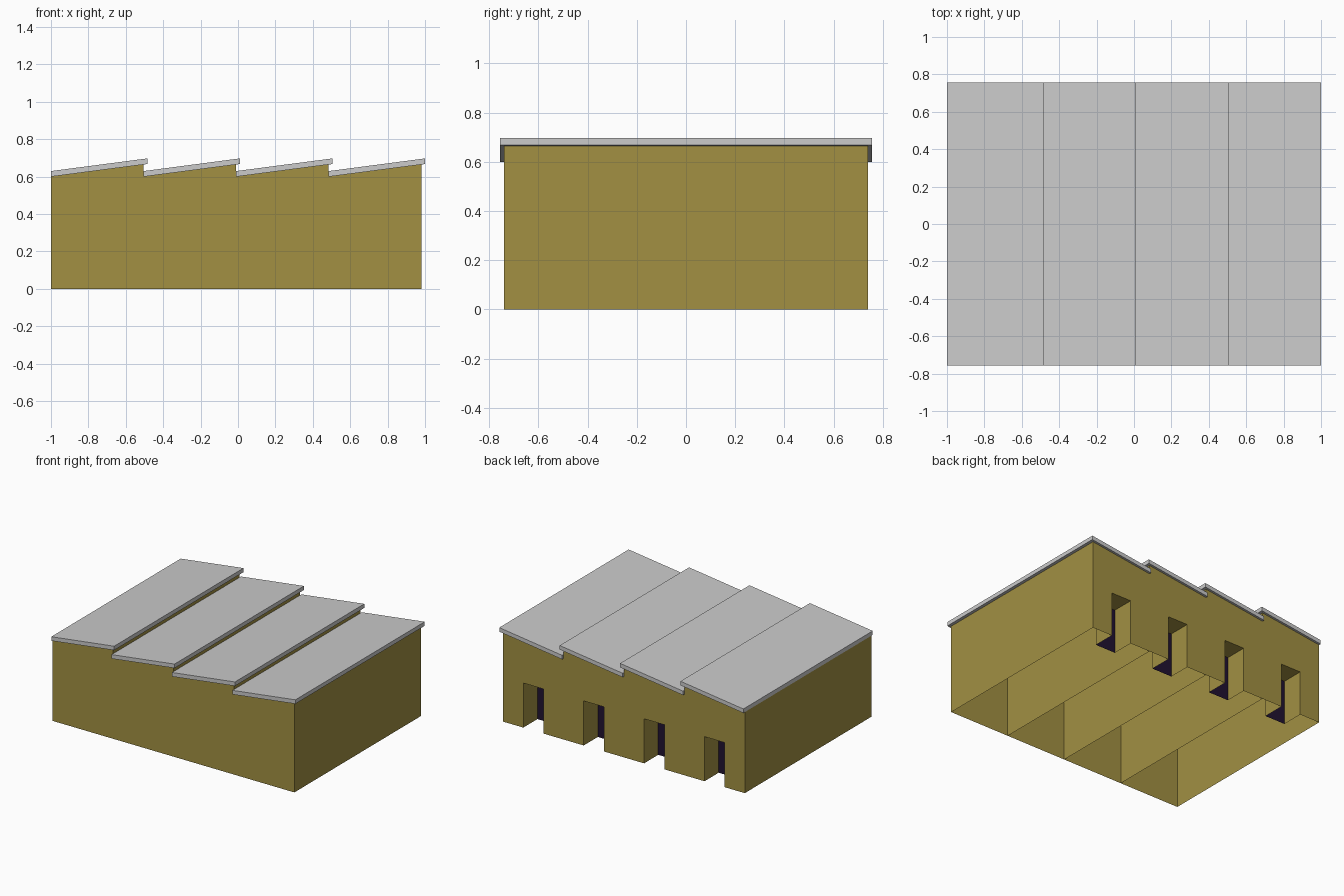
import bpy, bmesh

if "Cube" in bpy.data.objects:
    bpy.data.objects.remove(bpy.data.objects["Cube"])

UNITS, PITCH, DEPTH = 4, 0.495, 0.74
LOW, HIGH = 0.60, 0.665
DOOR_H, DOOR_D = 0.33, 0.165


def material(name, color):
    m = bpy.data.materials.new(name)
    m.diffuse_color = (*color, 1)
    m.use_nodes = True
    m.node_tree.nodes["Principled BSDF"].inputs["Base Color"].default_value = m.diffuse_color
    return m


def make(name, faces, mat=None):
    """Object from polygons; shared corners are welded."""
    bm = bmesh.new()
    for f in faces:
        bm.faces.new([bm.verts.new(p) for p in f])
    bmesh.ops.remove_doubles(bm, verts=bm.verts, dist=1e-5)
    me = bpy.data.meshes.new(name)
    bm.to_mesh(me)
    bm.free()
    ob = bpy.data.objects.new(name, me)
    bpy.context.collection.objects.link(ob)
    if mat:
        me.materials.append(mat)
    return ob


def extrude_profile(profile, y0, y1):
    """Closed prism from an x-z profile (counter-clockwise from the front)."""
    n = len(profile)
    front = [(x, y0, z) for x, z in profile]
    back = [(x, y1, z) for x, z in profile]
    sides = [(front[i], back[i], back[(i + 1) % n], front[(i + 1) % n])
             for i in range(n)]
    return [front, back[::-1]] + sides


clay = material("clay", (0.36, 0.28, 0.055))
dark = material("dark_door", (0.015, 0.006, 0.03))
f, b, r = -DEPTH, DEPTH, DEPTH - DOOR_D

for i in range(UNITS):
    x0 = -1 + i * PITCH
    x1 = x0 + PITCH
    d0, d1 = x0 + PITCH / 3, x1 - PITCH / 3

    # Thin open-bottomed walls with a doorway porch cut into the back
    walls = [
        [(x0, f, 0), (x1, f, 0), (x1, f, HIGH), (x0, f, LOW)],
        [(x1, f, 0), (x1, b, 0), (x1, b, HIGH), (x1, f, HIGH)],
        [(x1, b, 0), (d1, b, 0), (d1, b, DOOR_H), (d0, b, DOOR_H),
         (d0, b, 0), (x0, b, 0), (x0, b, LOW), (x1, b, HIGH)],
        [(d0, b, 0), (d0, b, DOOR_H), (d0, r, DOOR_H), (d0, r, 0)],
        [(d1, b, 0), (d1, r, 0), (d1, r, DOOR_H), (d1, b, DOOR_H)],
        [(d0, b, DOOR_H), (d1, b, DOOR_H), (d1, r, DOOR_H), (d0, r, DOOR_H)],
    ]
    if i == 0:  # party walls are shared, so only the end unit needs a left wall
        walls.append([(x0, b, 0), (x0, f, 0), (x0, f, LOW), (x0, b, LOW)])
    make(f"walls_{i + 1}", walls, clay)

    # Dark door panel at the back of the porch
    make(f"door_{i + 1}", [[(d1, r, 0), (d0, r, 0), (d0, r, DOOR_H), (d1, r, DOOR_H)]], dark)

    # Sloping roof slab, overhanging on the high side, front and back
    over = 0.02
    zh = HIGH + over * (HIGH - LOW) / PITCH
    profile = [(x0, LOW), (x1 + over, zh), (x1 + over, zh + 0.03), (x0, LOW + 0.03)]
    make(f"roof_{i + 1}", extrude_profile(profile, -0.757, 0.757))
